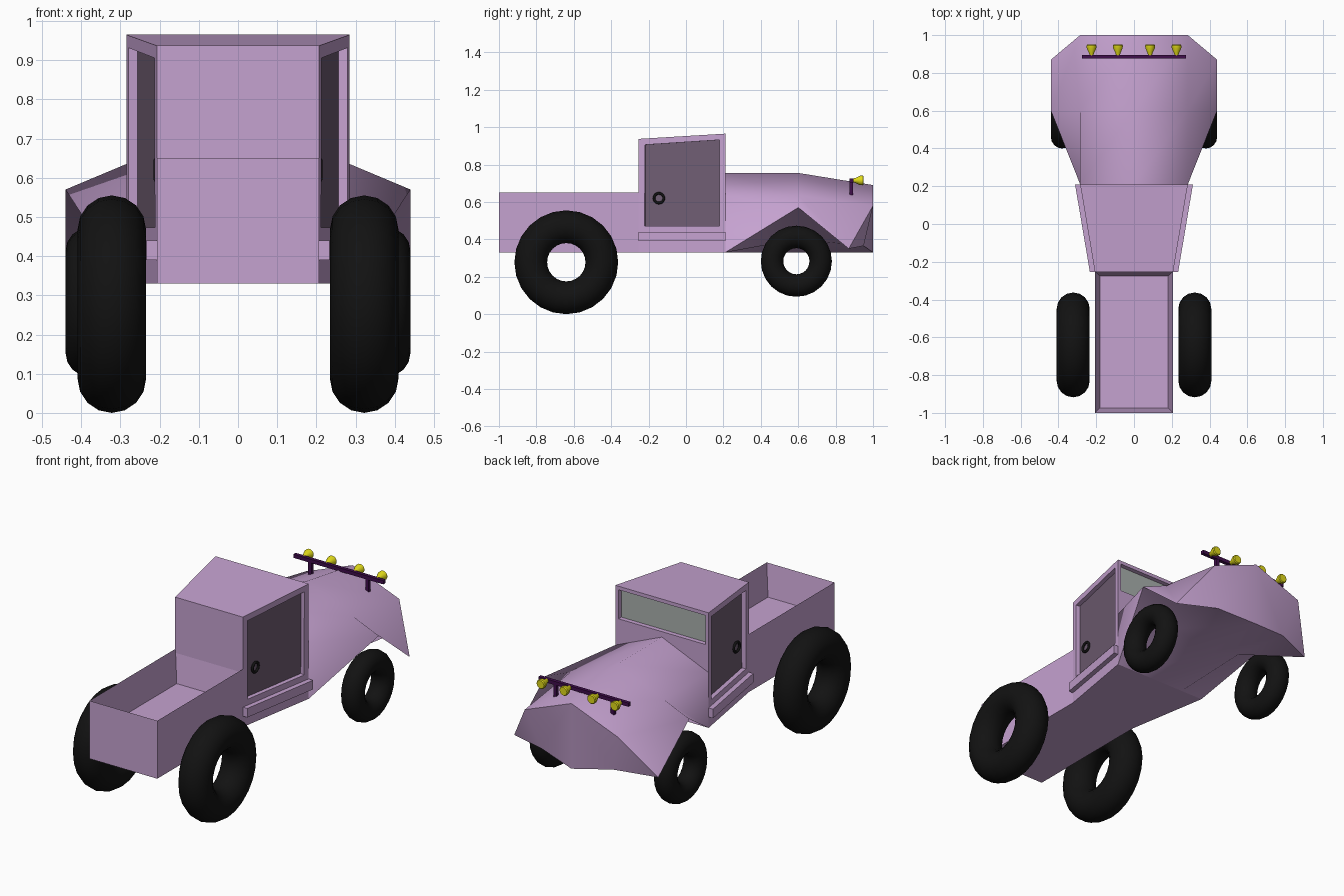
import bpy, bmesh
from math import sin, cos, pi, radians

if "Cube" in bpy.data.objects:
    bpy.data.objects.remove(bpy.data.objects["Cube"])


def material(name, rgb):
    m = bpy.data.materials.new(name)
    m.diffuse_color = (*rgb, 1)
    m.use_nodes = True
    m.node_tree.nodes["Principled BSDF"].inputs["Base Color"].default_value = m.diffuse_color
    return m


BODY = material("lilac_paint", (0.56, 0.36, 0.63))
DOOR = material("door_shade", (0.16, 0.11, 0.17))
GLASS = material("glass", (0.40, 0.44, 0.42))
RUBBER = material("rubber", (0.006, 0.006, 0.006))
BAR = material("bar_paint", (0.05, 0.004, 0.07))
LAMP = material("lamp_yellow", (0.75, 0.70, 0.01))


def finish(name, bm, mats, smooth=None):
    bmesh.ops.recalc_face_normals(bm, faces=bm.faces)
    me = bpy.data.meshes.new(name)
    bm.to_mesh(me)
    bm.free()
    ob = bpy.data.objects.new(name, me)
    bpy.context.collection.objects.link(ob)
    for m in mats:
        me.materials.append(m)
    if smooth:
        bpy.ops.object.select_all(action='DESELECT')
        ob.select_set(True)
        bpy.context.view_layer.objects.active = ob
        bpy.ops.object.shade_smooth_by_angle(angle=radians(smooth))
    return ob


def loft(rings, cap_start=True, cap_end=True):
    """Skin a list of equal-length closed rings."""
    bm = bmesh.new()
    vs = [[bm.verts.new(p) for p in r] for r in rings]
    n = len(rings[0])
    for a, b in zip(vs, vs[1:]):
        for i in range(n):
            j = (i + 1) % n
            bm.faces.new((a[i], a[j], b[j], b[i]))
    if cap_start:
        bm.faces.new(vs[0][::-1])
    if cap_end:
        bm.faces.new(vs[-1])
    bmesh.ops.recalc_face_normals(bm, faces=bm.faces)
    return bm, vs


def box(name, lo, hi, mat):
    rings = [[(lo[0], lo[1], z), (hi[0], lo[1], z), (hi[0], hi[1], z), (lo[0], hi[1], z)]
             for z in (lo[2], hi[2])]
    bm, _ = loft(rings)
    return finish(name, bm, [mat])


def torus(name, x, y, z, major, minor, nu, nv):
    """Ring whose axle runs along x."""
    rings = []
    for i in range(nu):
        a = 2 * pi * i / nu
        ring = []
        for j in range(nv):
            b = 2 * pi * j / nv
            r = major + minor * cos(b)
            ring.append((x + minor * sin(b), y + r * cos(a), z + r * sin(a)))
        rings.append(ring)
    bm, _ = loft(rings + rings[:1], False, False)
    bmesh.ops.remove_doubles(bm, verts=bm.verts, dist=1e-6)
    return finish(name, bm, [RUBBER], 60)


# Cargo bed: box with an inset well
W = 0.207
bm, _ = loft([[(-W, -1, z), (W, -1, z), (W, -0.25, z), (-W, -0.25, z)] for z in (0.33, 0.65)])
top = [f for f in bm.faces if f.normal.z > 0.9]
bmesh.ops.inset_region(bm, faces=top, thickness=0.037)
for v in top[0].verts:
    v.co.z = 0.475
finish("cargo_bed", bm, [BODY])

# Cab: tapered plan, running boards extruded, doors and windshield recessed
F = 0.285
rings = [[(-W, -0.253, a), (W, -0.253, a), (F, 0.21, b), (-F, 0.21, b)]
         for a, b in ((0.33, 0.33), (0.39, 0.39), (0.44, 0.44), (0.937, 0.965))]
bm, _ = loft(rings)
faces = list(bm.faces)
for f in faces:
    c, n = f.calc_center_median(), f.normal.copy()
    if abs(n.x) > 0.9 and 0.39 < c.z < 0.44:          # running boards
        new = bmesh.ops.extrude_discrete_faces(bm, faces=[f])["faces"][0]
        for v in new.verts:
            v.co.x += 0.027 if c.x > 0 else -0.027
    elif abs(n.x) > 0.9 and c.z > 0.5:                # doors
        bmesh.ops.inset_region(bm, faces=[f], thickness=0.046)
        panel = bmesh.ops.extrude_discrete_faces(bm, faces=[f])["faces"][0]
        for v in panel.verts:
            v.co -= n * 0.024
        panel.material_index = 1
    elif n.y > 0.9 and c.z > 0.5:                     # windshield
        bmesh.ops.inset_region(bm, faces=[f], thickness=0.028)
        for v in f.verts:
            v.co.z = max(v.co.z, 0.785)
        pane = bmesh.ops.extrude_discrete_faces(bm, faces=[f])["faces"][0]
        for v in pane.verts:
            v.co.y -= 0.025
        pane.material_index = 2
finish("cab", bm, [BODY, DOOR, GLASS])

# Hood with flared fenders: half sections (ridge, shoulder, fender edge, under, keel)
half = [
    [(0, 0.21, 0.755), (F, 0.21, 0.635), (F, 0.21, 0.33), (0.15, 0.21, 0.33), (0, 0.21, 0.33)],
    [(0, 0.60, 0.755), (F, 0.60, 0.635), (0.44, 0.60, 0.57), (0.21, 0.60, 0.40), (0, 0.60, 0.33)],
    [(0, 1.00, 0.69), (F, 1.00, 0.58), (0.44, 0.87, 0.35), (0.22, 0.95, 0.365), (0, 1.00, 0.33)],
]
rings = [h + [(-x, y, z) for x, y, z in h[3:0:-1]] for h in half]
bm, vs = loft(rings, True, False)
for idx in ((0, 1, 3, 4), (1, 2, 3), (0, 4, 5, 7), (7, 5, 6)):
    bm.faces.new([vs[-1][i] for i in idx])
finish("hood", bm, [BODY], 50)

# Wheels and door handles
for side, s in (("right", 1), ("left", -1)):
    torus(f"rear_wheel_{side}", s * 0.322, -0.64, 0.2775, 0.19, 0.0875, 24, 16)
    torus(f"front_wheel_{side}", s * 0.38, 0.59, 0.283, 0.13, 0.06, 24, 16)
    torus(f"door_handle_{side}", s * 0.208, -0.145, 0.62, 0.026, 0.007, 20, 8)
    x = s * 0.175
    box(f"bar_post_{side}", (x - 0.01, 0.875, 0.61), (x + 0.01, 0.893, 0.715), BAR)

# Light bar with four lamps
box("light_bar", (-0.275, 0.875, 0.705), (0.275, 0.895, 0.725), BAR)
for k, x in enumerate((-0.225, -0.085, 0.085, 0.225)):
    rings = [[(x + r * cos(2 * pi * i / 16), y, 0.715 + r * sin(2 * pi * i / 16)) for i in range(16)]
             for y, r in ((0.89, 0.010), (0.905, 0.013), (0.93, 0.025), (0.945, 0.026), (0.95, 0.022))]
    bm, _ = loft(rings)
    finish(f"lamp_{k + 1}", bm, [LAMP], 40)
